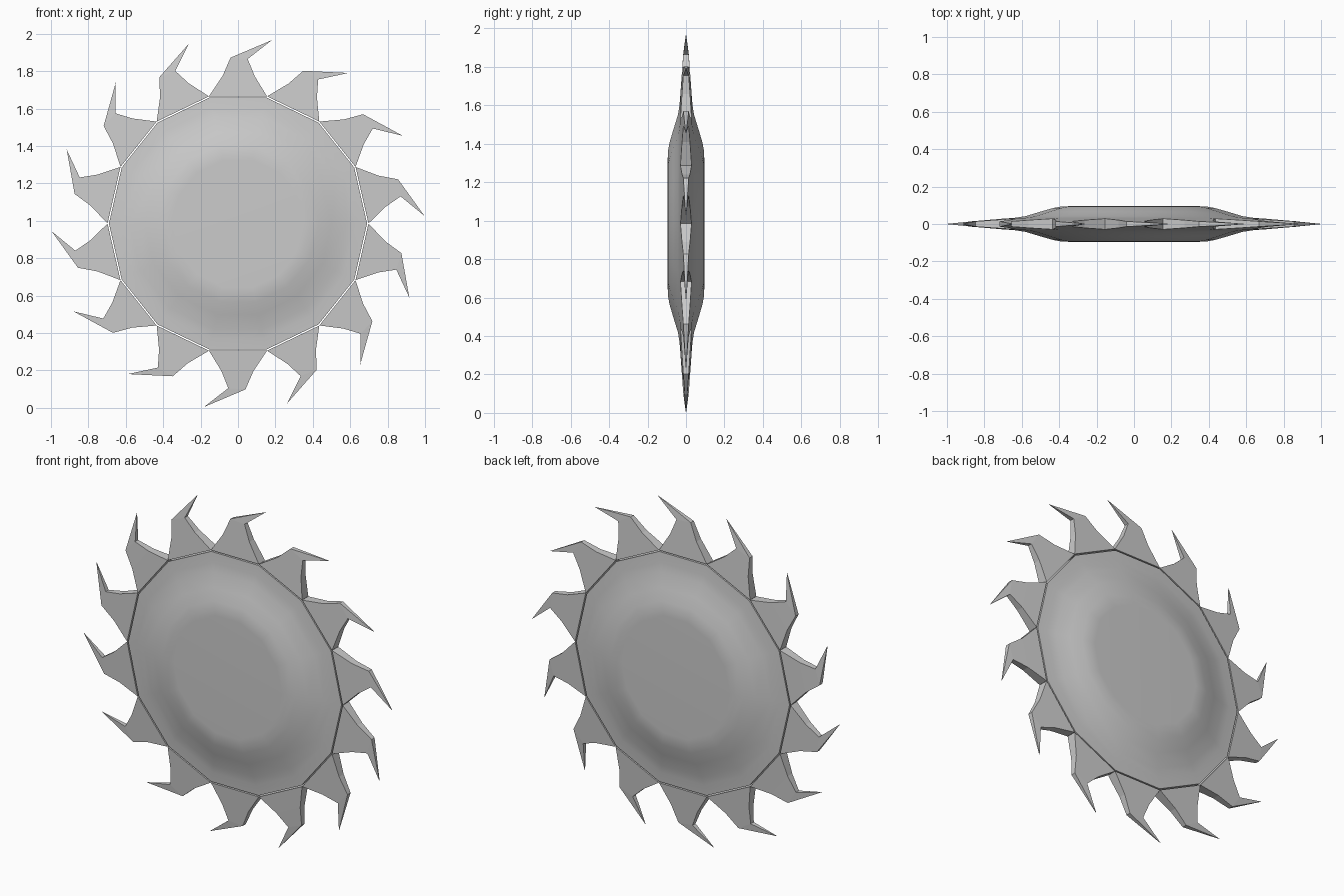
import bpy, bmesh, math
from mathutils import Matrix

if "Cube" in bpy.data.objects:
    bpy.data.objects.remove(bpy.data.objects["Cube"])

N = 14
STEP = 2 * math.pi / N
CZ = 0.985


def finish(bm, name):
    bmesh.ops.recalc_face_normals(bm, faces=bm.faces)
    mesh = bpy.data.meshes.new(name)
    bm.to_mesh(mesh)
    bm.free()
    ob = bpy.data.objects.new(name, mesh)
    ob.location.z = CZ
    bpy.context.collection.objects.link(ob)
    return ob


# Disc: 14-sided lens, (radius, y) rings from front to back
half = [(0.35, -0.095), (0.385, -0.094), (0.43, -0.086), (0.50, -0.066),
        (0.58, -0.042), (0.63, -0.034), (0.69, -0.029)]
profile = half + [(r, -y) for r, y in reversed(half)]
bm = bmesh.new()
rings = [[bm.verts.new((r * math.cos(i * STEP), y, r * math.sin(i * STEP)))
          for i in range(N)] for r, y in profile]
for a, b in zip(rings, rings[1:]):
    for i in range(N):
        j = (i + 1) % N
        bm.faces.new((a[i], a[j], b[j], b[i]))
bm.faces.new(rings[0])
bm.faces.new(rings[-1])
disc = finish(bm, "disc")
bpy.context.view_layer.objects.active = disc
disc.select_set(True)
bpy.ops.object.shade_smooth_by_angle(angle=math.radians(35))
disc.select_set(False)

# Hooked tooth outline: (x, z from centre, half thickness)
tooth = [(-0.155, 0.68, 0.029), (-0.082, 0.79, 0.021), (-0.04, 0.887, 0.014),
         (0.182, 0.981, 0.001),
         (0.052, 0.88, 0.014), (0.088, 0.79, 0.021), (0.155, 0.68, 0.029)]
for k in range(N):
    bm = bmesh.new()
    front = [bm.verts.new((x, -t, z)) for x, z, t in tooth]
    back = [bm.verts.new((x, t, z)) for x, z, t in tooth]
    for side in (front, back):
        for ids in ((0, 1, 5, 6), (1, 2, 4, 5), (2, 3, 4)):
            bm.faces.new([side[i] for i in ids])
    for i in range(len(tooth)):
        j = (i + 1) % len(tooth)
        bm.faces.new((front[i], front[j], back[j], back[i]))
    bm.transform(Matrix.Rotation(k * STEP, 4, 'Y'))
    finish(bm, f"tooth_{k + 1}")
